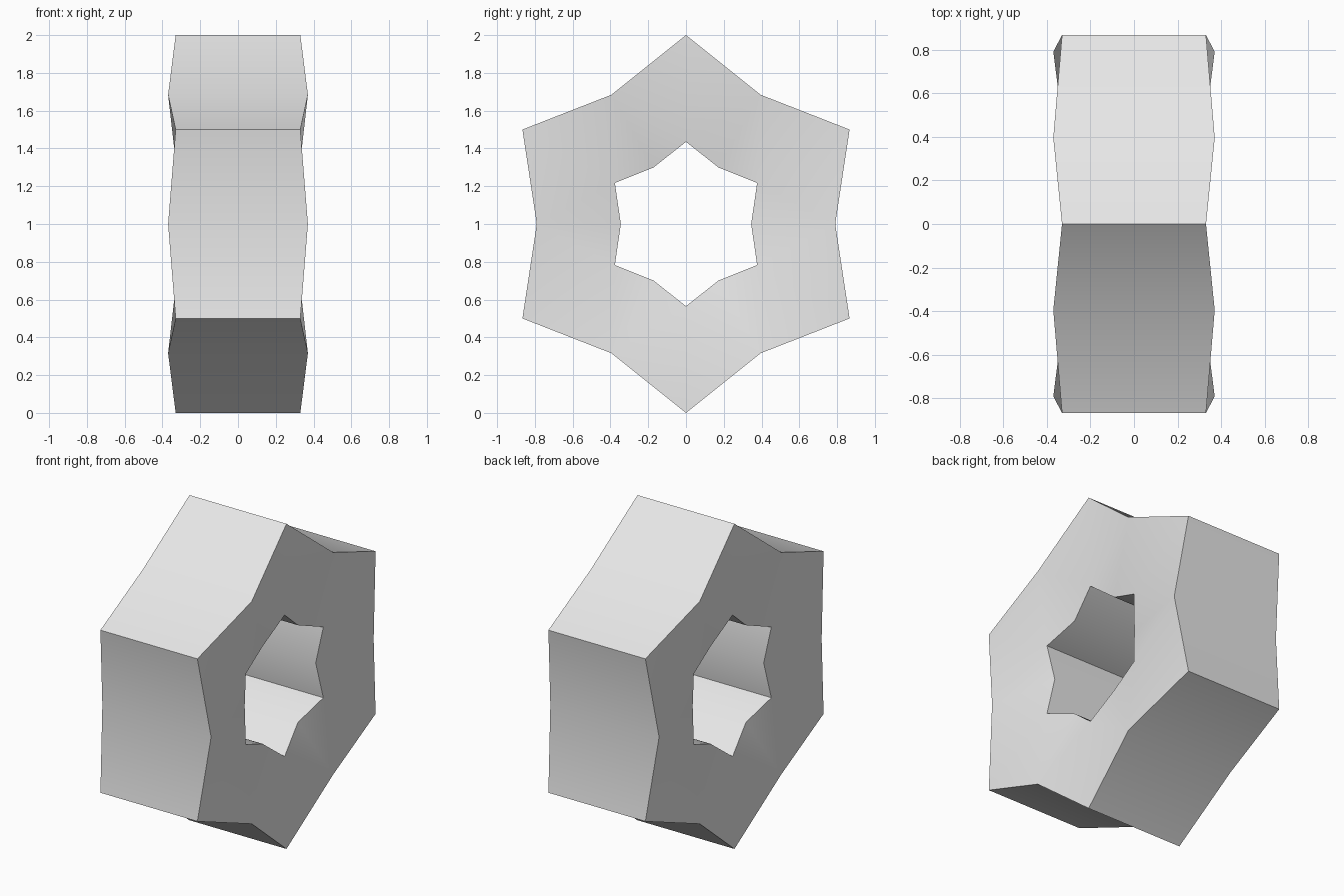
import bpy, bmesh
from math import radians, sin, cos

cube = bpy.data.objects.get("Cube")
if cube:
    bpy.data.objects.remove(cube, do_unlink=True)

grey = bpy.data.materials.new("light grey")
grey.use_nodes = True
grey.diffuse_color = (0.8, 0.8, 0.8, 1)
grey.node_tree.nodes["Principled BSDF"].inputs["Base Color"].default_value = (0.8, 0.8, 0.8, 1)

COUNT = 12  # alternating star tips and valleys
bm = bmesh.new()


def star_ring(side, tip, valley):
    """Six-pointed loop around the x axis; tip and valley are (radius, half width)."""
    ring = []
    for i in range(COUNT):
        r, w = valley if i % 2 else tip
        a = radians(90 + 30 * i)
        ring.append(bm.verts.new((side * w, r * cos(a), 1 + r * sin(a))))
    return ring


# Outer and inner star outlines on both sides
outer = {s: star_ring(s, (1.0, 0.33), (0.79, 0.37)) for s in (-1, 1)}
inner = {s: star_ring(s, (0.435, 0.317), (0.345, 0.287)) for s in (-1, 1)}

for i in range(COUNT):
    j = (i + 1) % COUNT
    # Outer wall and hole wall
    for ring in (outer, inner):
        bm.faces.new((ring[-1][i], ring[-1][j], ring[1][j], ring[1][i]))
    # Side faces, folded along the ridge from outer valley to inner tip
    t, v = (j, i) if i % 2 else (i, j)
    for s in (-1, 1):
        bm.faces.new((outer[s][t], outer[s][v], inner[s][t]))
        bm.faces.new((outer[s][v], inner[s][v], inner[s][t]))

bmesh.ops.recalc_face_normals(bm, faces=bm.faces)
mesh = bpy.data.meshes.new("star_ring")
bm.to_mesh(mesh)
bm.free()
mesh.materials.append(grey)
star = bpy.data.objects.new("star_ring", mesh)
bpy.context.collection.objects.link(star)

# Soft valleys, sharp tips and rims
bpy.ops.object.select_all(action="DESELECT")
star.select_set(True)
bpy.context.view_layer.objects.active = star
bpy.ops.object.shade_smooth_by_angle(angle=radians(30))
